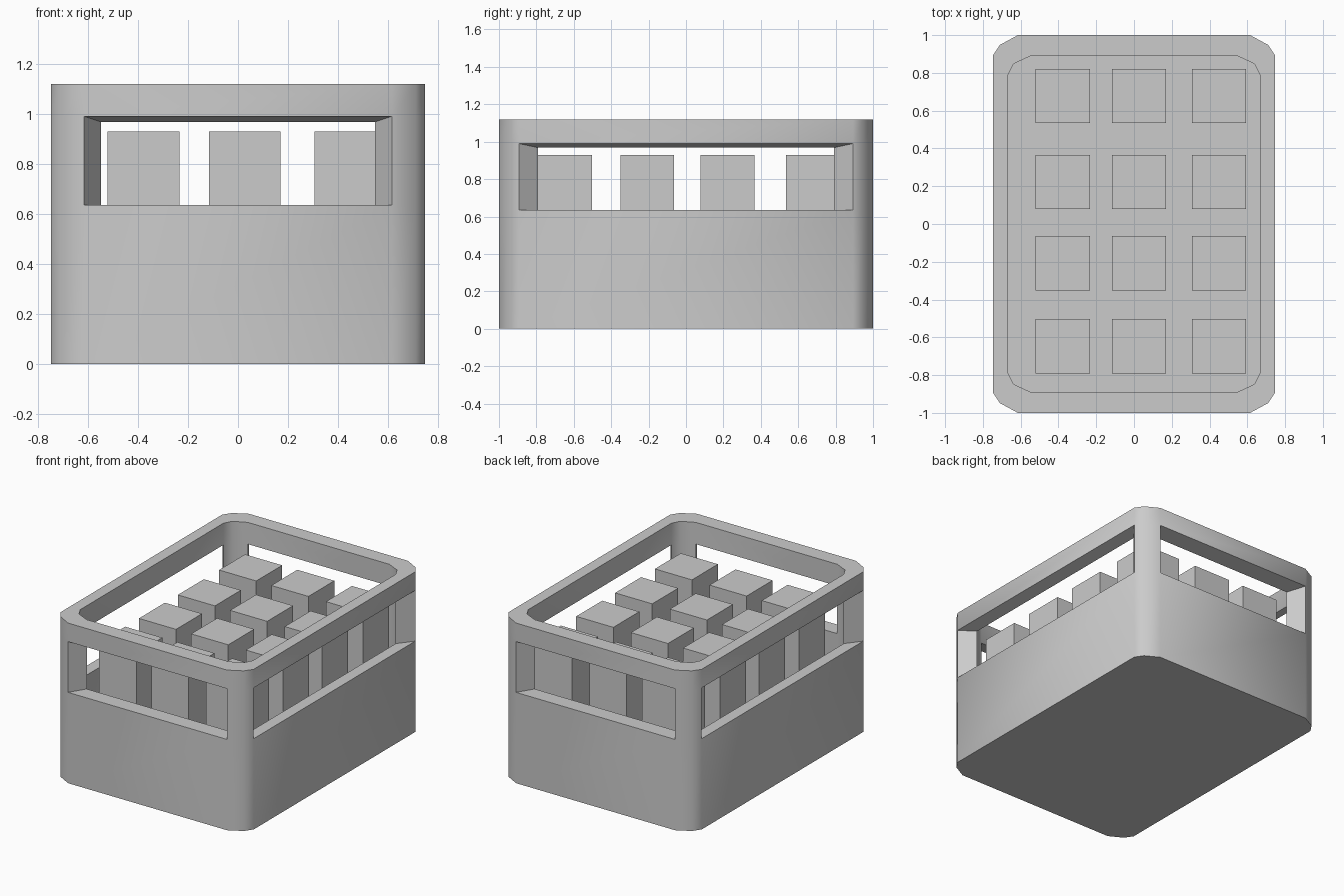
import bpy, bmesh

if "Cube" in bpy.data.objects:
    bpy.data.objects.remove(bpy.data.objects["Cube"])


def outline(flat_x, mid_x, max_x, flat_y, mid_y, max_y):
    """Rounded rectangle with two-segment corners, counter-clockwise from front left."""
    q = [(flat_x, max_y), (mid_x, mid_y), (max_x, flat_y)]
    front = [(x, -y) for x, y in q]
    right = [(x, y) for x, y in reversed(q)]
    back = [(-x, y) for x, y in q]
    left = [(-x, -y) for x, y in reversed(q)]
    return front + right + back + left


outer = outline(0.615, 0.71, 0.747, 0.893, 0.948, 1.0)
inner = outline(0.547, 0.637, 0.667, 0.79, 0.848, 0.89)
N = len(outer)
WINDOWS = {2, 5, 8, 11}      # the four flat sides

# Crate shell: stacked rings, leaving a window in each flat side
bm = bmesh.new()


def rings(points, heights):
    return [[bm.verts.new((x, y, z)) for x, y in points] for z in heights]


out = rings(outer, (0, 0.635, 0.99, 1.12))
inn = rings(inner, (0.08, 0.635, 0.968, 1.12))
for stack in (out, inn):
    for level in range(3):
        a, b = stack[level], stack[level + 1]
        for i in range(N):
            if level == 1 and i in WINDOWS:
                continue
            j = (i + 1) % N
            bm.faces.new((a[i], a[j], b[j], b[i]))

# Rim, underside and floor
for i in range(N):
    j = (i + 1) % N
    bm.faces.new((out[3][i], out[3][j], inn[3][j], inn[3][i]))
bm.faces.new(out[0])
bm.faces.new(inn[0])

# Window reveals: sill, lintel and both jambs
for i in WINDOWS:
    j = (i + 1) % N
    loop = [(1, i), (1, j), (2, j), (2, i)]
    for (l0, p0), (l1, p1) in zip(loop, loop[1:] + loop[:1]):
        bm.faces.new((out[l0][p0], out[l1][p1], inn[l1][p1], inn[l0][p0]))

bmesh.ops.recalc_face_normals(bm, faces=bm.faces)
mesh = bpy.data.meshes.new("crate")
bm.to_mesh(mesh)
bm.free()
crate = bpy.data.objects.new("crate", mesh)
bpy.context.collection.objects.link(crate)
bpy.context.view_layer.objects.active = crate
crate.select_set(True)
bpy.ops.object.shade_smooth_by_angle(angle=0.7)

# Square contents standing on the floor, three by four
BOTTOM, TOP, SIDE = 0.08, 0.93, 0.287
for x in (-0.377, 0.027, 0.45):
    for y in (-0.647, -0.208, 0.222, 0.678):
        bpy.ops.mesh.primitive_cube_add(size=1, location=(x, y, (BOTTOM + TOP) / 2))
        box = bpy.context.object
        box.name = "content_block"
        box.scale = (SIDE, SIDE, TOP - BOTTOM)
